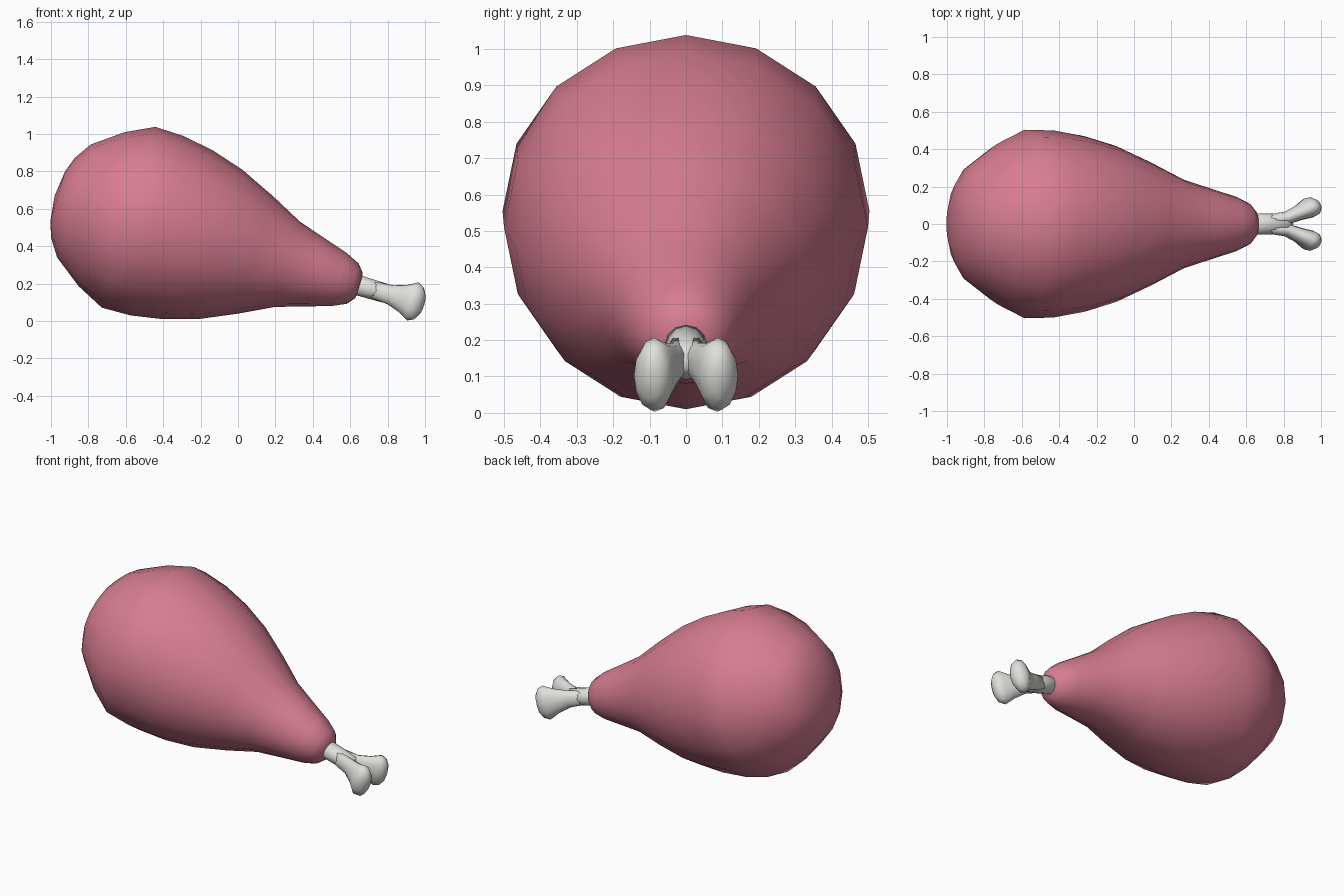
import bpy, bmesh, math
from mathutils import Matrix, Vector

if "Cube" in bpy.data.objects:
    bpy.data.objects.remove(bpy.data.objects["Cube"])

# everything is built along local X, then pitched down about Y
PLACE = Matrix.Translation((-0.585, 0, 0.555)) @ Matrix.Rotation(math.radians(16.5), 4, 'Y')


def material(name, rgb):
    m = bpy.data.materials.new(name)
    m.diffuse_color = (*rgb, 1)
    m.use_nodes = True
    m.node_tree.nodes["Principled BSDF"].inputs["Base Color"].default_value = m.diffuse_color
    return m


def loft(name, rings, start, end, sides, mat):
    """rings: (u, y, ry, rv, yaw degrees); start/end: pole points closing the ends."""
    bm = bmesh.new()
    loops = []
    for u, y, ry, rv, yaw in rings:
        a = math.radians(yaw)
        loop = []
        for i in range(sides):
            t = 2 * math.pi * i / sides
            s = ry * math.sin(t)
            loop.append(bm.verts.new((u - s * math.sin(a), y + s * math.cos(a), rv * math.cos(t))))
        loops.append(loop)
    p, q = bm.verts.new(start), bm.verts.new(end)
    for i in range(sides):
        j = (i + 1) % sides
        for a, b in zip(loops, loops[1:]):
            bm.faces.new((a[i], a[j], b[j], b[i]))
        bm.faces.new((p, loops[0][j], loops[0][i]))
        bm.faces.new((q, loops[-1][i], loops[-1][j]))
    bmesh.ops.transform(bm, matrix=PLACE, verts=bm.verts)
    bmesh.ops.recalc_face_normals(bm, faces=bm.faces)
    me = bpy.data.meshes.new(name)
    bm.to_mesh(me)
    bm.free()
    for f in me.polygons:
        f.use_smooth = True
    me.materials.append(mat)
    ob = bpy.data.objects.new(name, me)
    bpy.context.collection.objects.link(ob)
    return ob


pink = material("raw_meat_pink", (0.68, 0.205, 0.285))
white = material("bone_white", (0.74, 0.74, 0.71))

# meat: pear-shaped body of revolution
profile = [(-0.395, 0.14), (-0.365, 0.225), (-0.305, 0.315), (-0.15, 0.43), (0, 0.504),
           (0.16, 0.5), (0.332, 0.47), (0.51, 0.417), (0.707, 0.328), (0.885, 0.238),
           (1.03, 0.192), (1.175, 0.147), (1.25, 0.112), (1.285, 0.07)]
loft("meat", [(u, 0, r, r, 0) for u, r in profile], (-0.412, 0, 0), (1.295, 0, 0), 16, pink)

# bone shaft
loft("bone_shaft", [(1.22, 0, 0.058, 0.055, 0), (1.36, 0, 0.056, 0.053, 0),
                    (1.46, 0, 0.054, 0.051, 0)],
     (1.22, 0, 0), (1.5, 0, 0), 12, white)

# two knobbed bone ends, mirrored across y
prong = [(1.36, 0.018, 0.034, 0.045, 10), (1.46, 0.032, 0.035, 0.053, 18),
         (1.53, 0.06, 0.042, 0.076, 25), (1.585, 0.086, 0.056, 0.106, 25),
         (1.615, 0.097, 0.051, 0.092, 25), (1.636, 0.104, 0.03, 0.055, 25)]
for side, s in (("left", 1), ("right", -1)):
    loft("bone_knob_" + side, [(u, s * y, ry, rv, s * a) for u, y, ry, rv, a in prong],
         (1.34, s * 0.015, 0), (1.642, s * 0.106, 0), 12, white)
